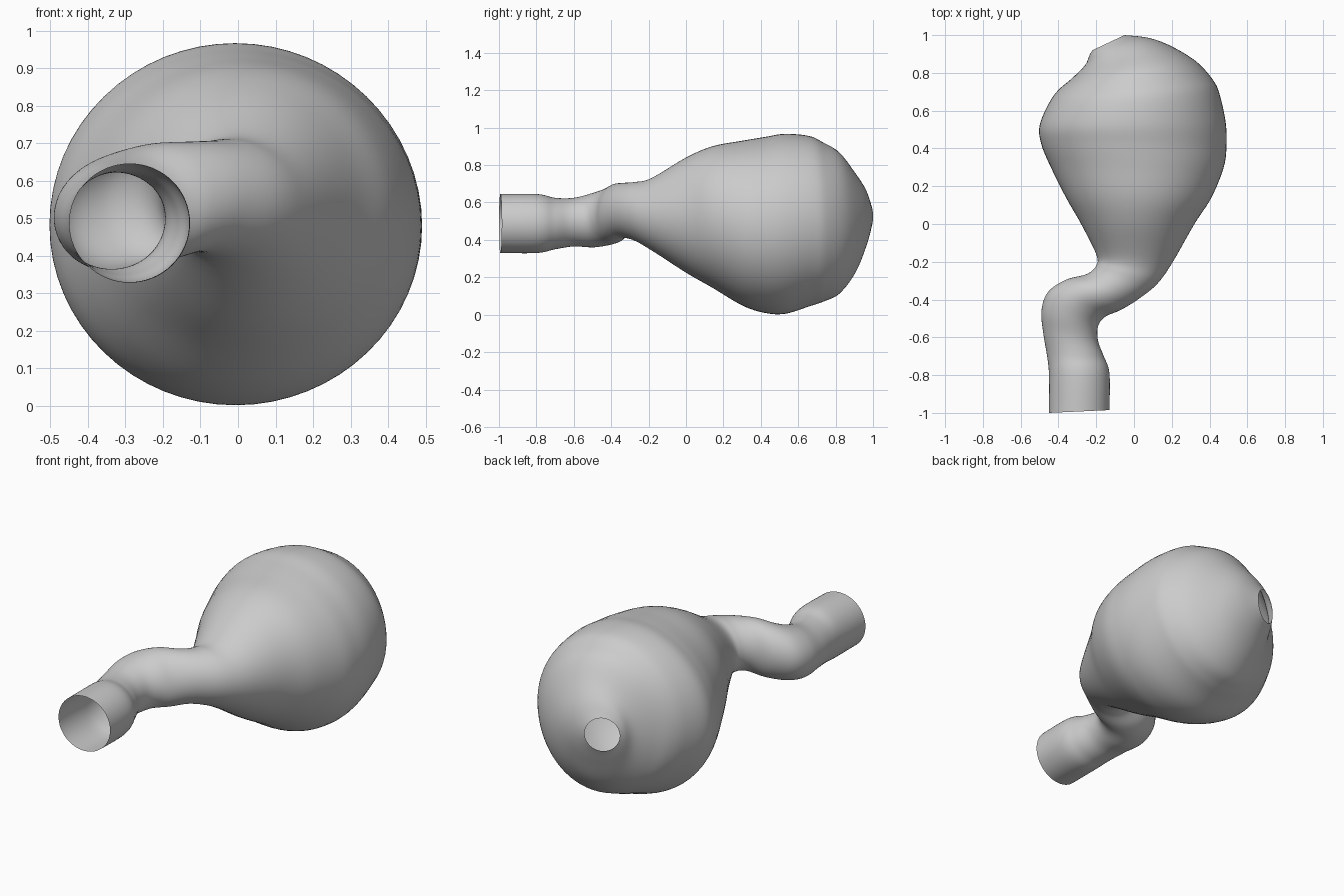
import bpy
import bmesh
import math
from mathutils import Vector

SIDES = 64      # points around each ring
STEPS = 6       # rings between two neighbouring sections

# Each section: left x, left y, right x, right y, top z, bottom z
NECK = [
    (-.45, -1, -.13, -.985, .645, .33),
    (-.45, -.8, -.13, -.79, .645, .33),
    (-.46, -.7, -.16, -.7, .625, .35),
    (-.48, -.58, -.19, -.62, .625, .365),
    (-.49, -.46, -.19, -.54, .65, .36),
    (-.455, -.36, -.15, -.49, .675, .37),
    (-.36, -.295, -.07, -.455, .7, .385),
    (-.25, -.265, .02, -.4, .705, .41),
]
BULB = [
    (-.2, -.22, .12, -.32, .71, .395),
    (-.2, -.16, .2, -.21, .73, .345),
    (-.28, 0, .32, 0, .84, .225),
    (-.36, .14, .41, .14, .9, .145),
    (-.44, .3, .475, .3, .93, .05),
    (-.49, .42, .49, .42, .95, .01),
    (-.5, .52, .485, .54, .967, .005),
    (-.45, .64, .455, .68, .955, .045),
    (-.4, .71, .42, .76, .92, .07),
    (-.33, .77, .33, .86, .87, .11),
    (-.26, .84, .2, .94, .77, .21),
    (-.235, .895, .08, .985, .69, .34),
    (-.22, .92, -.05, 1, .62, .43),
]


def smooth_between(a, b, c, d, t):
    """Smooth value between b and c, guided by the neighbours a and d."""
    return b + t / 2 * (c - a + t * (2 * a - 5 * b + 4 * c - d
                                     + t * (3 * (b - c) + d - a)))


def refine(sections):
    """Insert smoothly blended sections between the given ones."""
    padded = [sections[0]] + sections + [sections[-1]]
    result = []
    for i in range(len(sections) - 1):
        group = padded[i:i + 4]
        for step in range(STEPS):
            t = step / STEPS
            result.append(tuple(smooth_between(*values, t)
                                for values in zip(*group)))
    result.append(sections[-1])
    return result


def add_ring(bm, section):
    """Upright elliptical ring spanning the two side points."""
    left_x, left_y, right_x, right_y, top, bottom = section
    left, right = Vector((left_x, left_y, 0)), Vector((right_x, right_y, 0))
    centre = (left + right) / 2 + Vector((0, 0, (top + bottom) / 2))
    across = (right - left) / 2
    upward = Vector((0, 0, (top - bottom) / 2))
    ring = []
    for k in range(SIDES):
        angle = math.tau * k / SIDES
        ring.append(bm.verts.new(centre + across * math.cos(angle)
                                 + upward * math.sin(angle)))
    return ring


def make_material(name, colour):
    material = bpy.data.materials.new(name)
    material.use_nodes = True
    material.diffuse_color = colour
    shader = next(n for n in material.node_tree.nodes
                  if n.type == 'BSDF_PRINCIPLED')
    shader.inputs["Base Color"].default_value = colour
    return material


def build_vessel():
    """Loft one thin skin through all rings, open at both ends."""
    bm = bmesh.new()
    rings = [add_ring(bm, section) for section in refine(NECK + BULB)]
    for near, far in zip(rings, rings[1:]):
        for k in range(SIDES):
            n = (k + 1) % SIDES
            bm.faces.new((near[k], far[k], far[n], near[n]))
    mesh = bpy.data.meshes.new("hollow_vessel")
    bm.to_mesh(mesh)
    bm.free()
    vessel = bpy.data.objects.new("hollow_vessel", mesh)
    bpy.context.collection.objects.link(vessel)
    return vessel


default_cube = bpy.data.objects.get("Cube")
if default_cube:
    bpy.data.objects.remove(default_cube, do_unlink=True)

# Bent neck opening into a bulb with a small hole at its back
vessel = build_vessel()
vessel.data.materials.append(make_material("light grey", (.6, .6, .6, 1)))
for polygon in vessel.data.polygons:
    polygon.use_smooth = True
